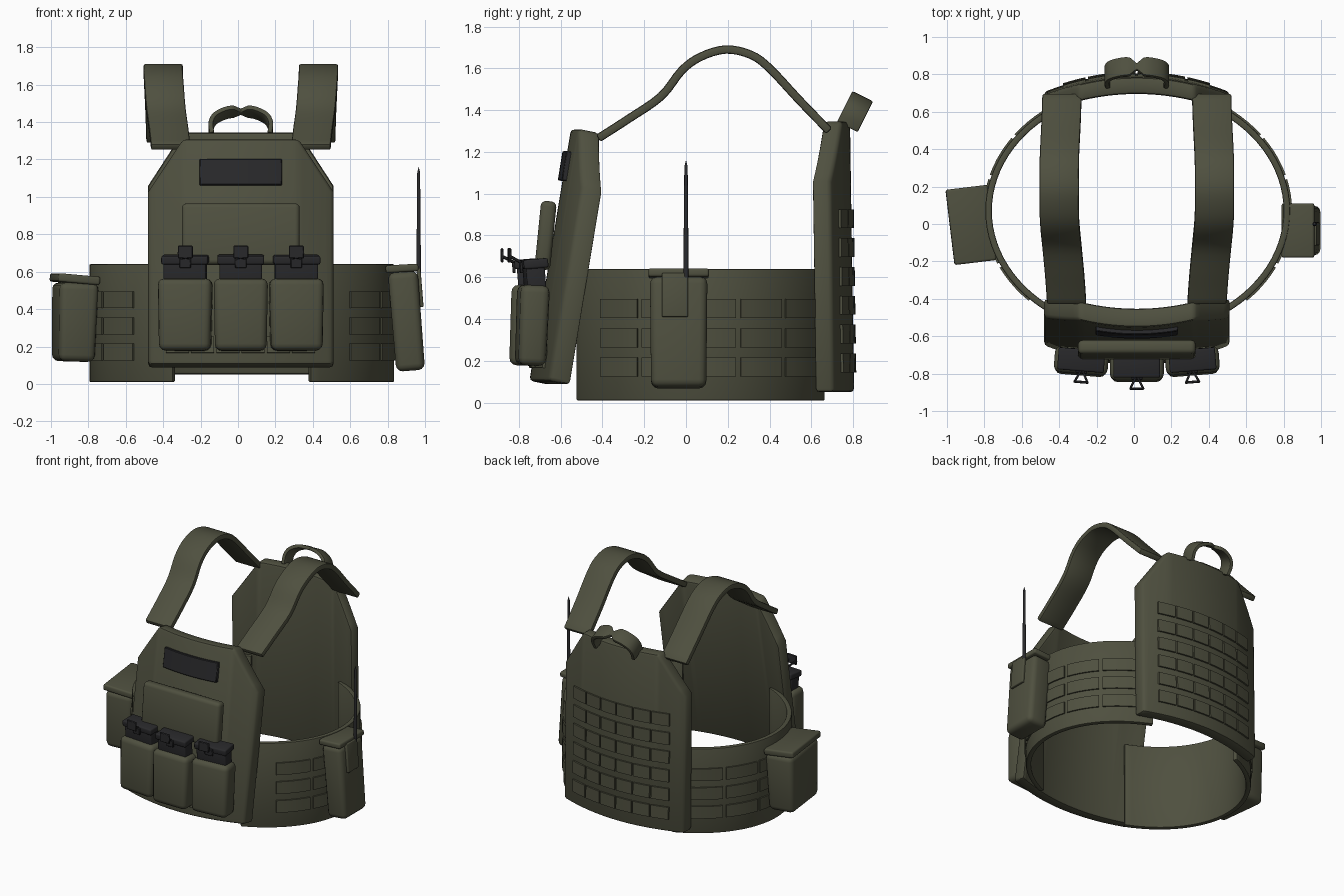
import bpy, bmesh, math
from mathutils import Vector, Euler

if "Cube" in bpy.data.objects:
    bpy.data.objects.remove(bpy.data.objects["Cube"])

CX = 0.015  # centre line of the vest


def material(name, rgb):
    m = bpy.data.materials.new(name)
    m.diffuse_color = (*rgb, 1)
    m.use_nodes = True
    m.node_tree.nodes["Principled BSDF"].inputs["Base Color"].default_value = m.diffuse_color
    return m


OLIVE = material("olive fabric", (0.078, 0.080, 0.050))
DARK = material("dark grey", (0.022, 0.022, 0.024))


def finish(name, bm, mat, bevel=0.0, seg=2):
    bmesh.ops.recalc_face_normals(bm, faces=bm.faces)
    if bevel:
        edges = [e for e in bm.edges if e.calc_face_angle(0) > math.radians(40)]
        bmesh.ops.bevel(bm, geom=edges, offset=bevel, segments=seg, profile=0.5,
                        affect='EDGES', clamp_overlap=True)
    me = bpy.data.meshes.new(name)
    bm.to_mesh(me)
    bm.free()
    me.materials.append(mat)
    ob = bpy.data.objects.new(name, me)
    bpy.context.collection.objects.link(ob)
    bpy.ops.object.select_all(action='DESELECT')
    ob.select_set(True)
    bpy.context.view_layer.objects.active = ob
    bpy.ops.object.shade_smooth_by_angle(angle=math.radians(40))
    return ob


def loft(bm, rings):
    """Skin a list of four-point sections and cap both ends."""
    vs = [[bm.verts.new(p) for p in r] for r in rings]
    for a, b in zip(vs, vs[1:]):
        for i in range(4):
            bm.faces.new((a[i], a[(i + 1) % 4], b[(i + 1) % 4], b[i]))
    bm.faces.new(vs[0])
    bm.faces.new(vs[-1])


def slab(bm, surf, u0, u1, z0, ztop, d0, d1, n):
    """Curved panel between two offsets d0, d1 of a surface."""
    rings = []
    for i in range(n + 1):
        u = u0 + (u1 - u0) * i / n
        z1 = ztop(u) if callable(ztop) else ztop
        rings.append([surf(u, z0, d0), surf(u, z1, d0), surf(u, z1, d1), surf(u, z0, d1)])
    loft(bm, rings)


def box(name, loc, size, rot=(0, 0, 0), mat=OLIVE, bevel=0.02, taper=1.0, seg=3):
    bm = bmesh.new()
    bmesh.ops.create_cube(bm, size=1)
    for v in bm.verts:
        k = taper if v.co.z < 0 else 1
        v.co = Vector((v.co.x * size[0] * k, v.co.y * size[1] * k, v.co.z * size[2]))
    ob = finish(name, bm, mat, bevel, seg)
    ob.location = loc
    ob.rotation_euler = rot
    return ob


def smooth_path(pts, n=5):
    """Catmull-Rom resampling of a list of vectors."""
    p = [2 * pts[0] - pts[1]] + pts + [2 * pts[-1] - pts[-2]]
    out = []
    for a, b, c, d in zip(p, p[1:], p[2:], p[3:]):
        for i in range(n):
            t = i / n
            out.append(0.5 * (2 * b + (c - a) * t + (2 * a - 5 * b + 4 * c - d) * t * t
                              + (3 * b - a - 3 * c + d) * t ** 3))
    return out + [pts[-1]]


def ribbon(name, pts, wdir, width, thick, bevel):
    """Flat band along a path; width may depend on the path fraction."""
    bm = bmesh.new()
    rings = []
    for i, p in enumerate(pts):
        t = (pts[min(i + 1, len(pts) - 1)] - pts[max(i - 1, 0)]).normalized()
        n = t.cross(wdir).normalized() * thick / 2
        w = wdir.normalized() * width(i / (len(pts) - 1)) / 2
        rings.append([p - w - n, p + w - n, p + w + n, p - w + n])
    loft(bm, rings)
    return finish(name, bm, OLIVE, bevel)


# Surfaces: front plate, back plate and waist band; d points outwards
def front(x, z, d):
    return Vector((CX + x, -0.75 + 0.165 * (z - 0.1) + 0.4 * x * x - d, z + 0.2 * d))


def back(x, z, d):
    return Vector((CX + x, 0.805 - 0.015 * z - 0.4 * x * x + d, z))


def waist(a, z, d):
    a = math.radians(a)
    return Vector((0.02 + (0.815 + d) * math.cos(a), 0.07 + (0.67 + d) * math.sin(a), z))


# Front and back plates with sloped shoulders
def shoulder(top, low):
    return lambda x: top - (top - low) * max(0, abs(x) - 0.31) / 0.185


bm = bmesh.new()
slab(bm, front, -0.495, 0.495, 0.105, shoulder(1.31, 1.03), -0.1, 0, 32)
finish("front_plate_carrier", bm, OLIVE, 0.018)
bm = bmesh.new()
slab(bm, back, -0.495, 0.495, 0.05, shoulder(1.345, 1.06), -0.09, 0, 32)
finish("back_plate_carrier", bm, OLIVE, 0.018)

# Waist band, one panel per side
for side, a in (("right", 0), ("left", 180)):
    bm = bmesh.new()
    slab(bm, waist, a - 63, a + 63, 0.01, 0.64, -0.035, 0, 32)
    finish(side + "_waist_band", bm, OLIVE, 0.008)

# Webbing loops on waist, back and front
bm = bmesh.new()
for z in (0.125, 0.265, 0.405):
    for a in (-45, -24.5, -4, 16.5, 37):
        slab(bm, waist, a, a + 18.5, z, z + 0.09, -0.005, 0.01, 5)
        slab(bm, waist, 180 - a, 161.5 - a, z, z + 0.09, -0.005, 0.01, 5)
finish("waist_webbing", bm, OLIVE)
bm = bmesh.new()
for r in range(6):
    for c in range(6):
        x, z = -0.395 + 0.133 * c, 0.145 + 0.138 * r
        slab(bm, back, x, x + 0.122, z, z + 0.09, -0.005, 0.012, 3)
finish("back_webbing", bm, OLIVE)
bm = bmesh.new()
for c in range(6):
    x = -0.4 + 0.135 * c
    slab(bm, front, x, x + 0.122, 0.165, 0.25, -0.005, 0.012, 3)
finish("front_webbing", bm, OLIVE)

# Dark chest patch
bm = bmesh.new()
slab(bm, front, -0.22, 0.22, 1.06, 1.2, -0.005, 0.022, 10)
finish("chest_patch", bm, DARK, 0.004, 1)

# Flat chest pouch
box("chest_pouch", (CX, -0.672, 0.80), (0.63, 0.075, 0.33), (-0.1, 0, 0), bevel=0.025)

# Three magazine pouches with magazines and pull tabs
for i, name in ((-1, "left"), (0, "middle"), (1, "right")):
    x = CX + 0.297 * i
    y = -0.772 + 0.035 * abs(i)
    yaw = 0.08 * i
    box(name + "_magazine_pouch", (x, y, 0.37), (0.29, 0.14, 0.385), (-0.04, 0, yaw),
        bevel=0.035, taper=0.95)
    box(name + "_magazine", (x, y + 0.012, 0.59), (0.228, 0.09, 0.16), (0.08, 0, yaw), DARK, 0.01)
    box(name + "_magazine_base", (x, y + 0.01, 0.665), (0.25, 0.118, 0.045), (0.08, 0, yaw), DARK, 0.01)
    box(name + "_pull_tab", (x, y - 0.108, 0.705), (0.08, 0.014, 0.068), (0, 0, yaw), DARK, 0.004, seg=1)
    box(name + "_pull_base", (x, y - 0.052, 0.645), (0.06, 0.014, 0.05), (0.08, 0, yaw), DARK, 0.003, seg=1)
    for s in (-1, 1):
        box(name + "_pull_cord", (x + 0.02 * s, y - 0.078, 0.685), (0.012, 0.08, 0.014),
            (-0.45, 0, yaw + 0.45 * s), DARK, 0.003, seg=1)

# Left utility pouch
box("left_pouch", (-0.875, -0.005, 0.33), (0.21, 0.40, 0.42), (0, 0.03, 0.12), bevel=0.035, taper=0.92)
box("left_pouch_lid", (-0.872, -0.005, 0.56), (0.225, 0.405, 0.045), (0, 0.09, 0.12), bevel=0.012)

# Right radio pouch with antenna
box("radio_pouch", (0.902, -0.035, 0.335), (0.16, 0.275, 0.53), (0, -0.08, 0), bevel=0.035, taper=0.96)
box("radio_pouch_lid", (0.877, -0.035, 0.618), (0.175, 0.29, 0.04), (0, -0.06, 0), bevel=0.012)
box("radio_pouch_flap", (0.973, -0.053, 0.515), (0.022, 0.125, 0.21), (0, -0.08, 0), bevel=0.006)
bm = bmesh.new()
bmesh.ops.create_cone(bm, cap_ends=True, segments=10, radius1=0.013, radius2=0.008, depth=0.53)
bmesh.ops.translate(bm, verts=bm.verts, vec=(0, 0, -0.015))
tip = max(bm.faces, key=lambda f: f.calc_center_median().z)
bmesh.ops.poke(bm, faces=[tip])
max(bm.verts, key=lambda v: (v.co.z, -v.co.xy.length)).co.z += 0.03
ant = finish("antenna", bm, DARK)
ant.location = (0.966, 0.0, 0.88)

# Shoulder straps
strap = [(0.375, -0.42, 1.265), (0.385, -0.28, 1.355), (0.4, -0.12, 1.465), (0.41, -0.02, 1.59),
         (0.415, 0.07, 1.655), (0.415, 0.19, 1.69), (0.415, 0.31, 1.665), (0.412, 0.4, 1.6),
         (0.405, 0.54, 1.45), (0.4, 0.685, 1.30)]
for side, s in (("right", 1), ("left", -1)):
    pts = smooth_path([Vector((CX + s * x, y, z)) for x, y, z in strap], 4)
    ribbon(side + "_shoulder_strap", pts, Vector((1, 0, 0)), lambda t: 0.21, 0.04, 0.01)

# Drag handle, pinched in the middle
half = [(0.155, -0.12), (0.16, 0.35), (0.135, 0.72), (0.07, 0.97)]
arch = [(-x, s) for x, s in half] + [(0, 1.0)] + [(x, s) for x, s in half[::-1]]
pts = smooth_path([Vector((CX + x, 0.78 + 0.06 * s, 1.335 + 0.12 * s)) for x, s in arch], 4)
ribbon("drag_handle", pts, Vector((0, 0.1, -0.05)),
       lambda t: 0.035 + 0.075 * min(1, abs(t - 0.5) / 0.07), 0.025, 0.005)
